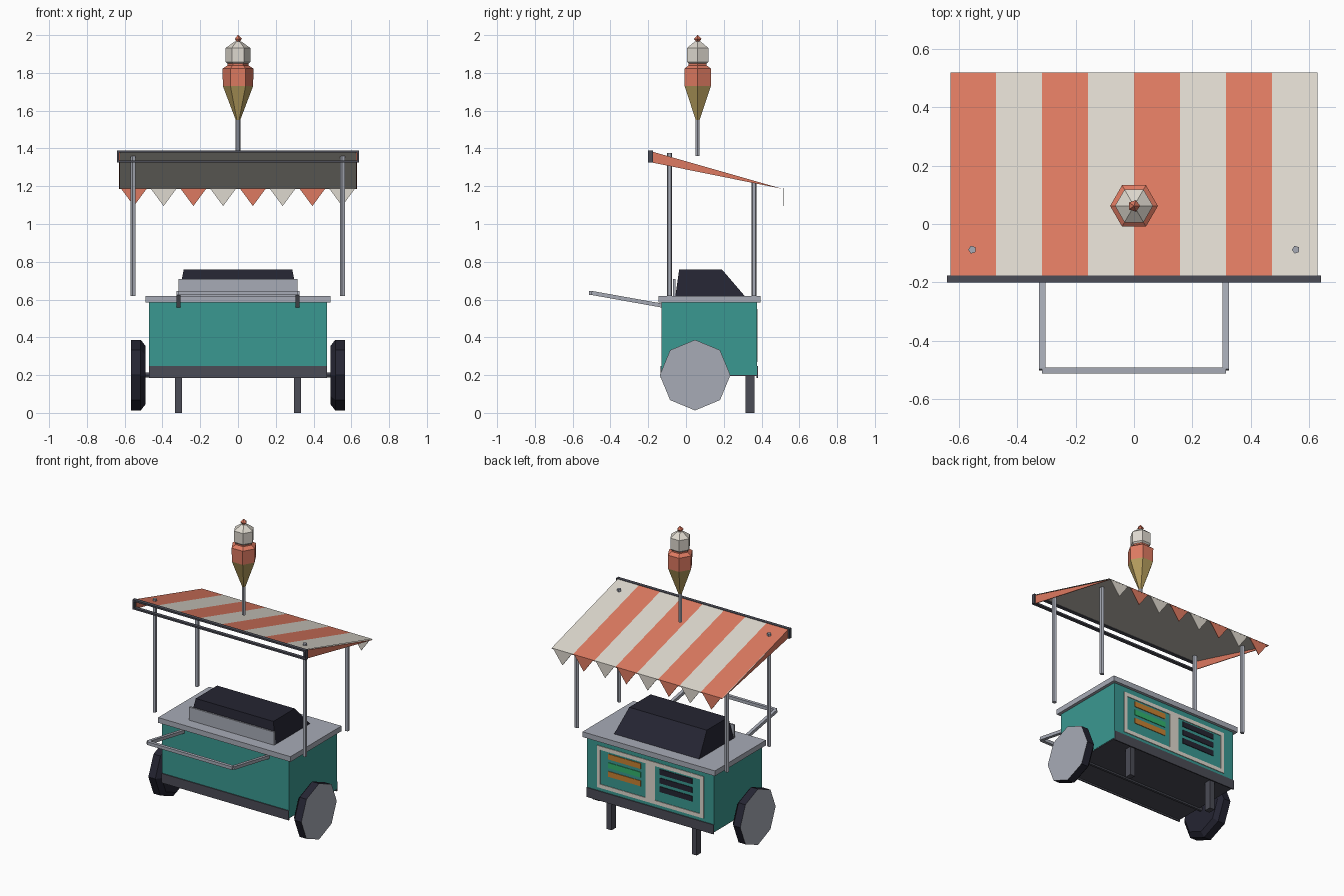
import bpy, bmesh, math
from mathutils import Vector, Matrix

if "Cube" in bpy.data.objects:
    bpy.data.objects.remove(bpy.data.objects["Cube"])


def material(name, *rgb):
    m = bpy.data.materials.new(name)
    m.use_nodes = True
    m.diffuse_color = (*rgb, 1)
    m.node_tree.nodes["Principled BSDF"].inputs["Base Color"].default_value = (*rgb, 1)
    return m


ORANGE = material("coral orange", .73, .195, .12)
WHITE = material("cream white", .73, .69, .62)
TEAL = material("teal paint", .042, .314, .283)
STEEL = material("light steel", .39, .41, .47)
BLACK = material("blue black", .018, .018, .032)
DARK = material("dark grey", .07, .072, .093)
TAN = material("wafer tan", .48, .35, .114)
GREEN = material("menu green", .032, .456, .156)
AMBER = material("menu amber", .58, .22, .032)


def finish(name, bm, *mats):
    bmesh.ops.recalc_face_normals(bm, faces=bm.faces)
    mesh = bpy.data.meshes.new(name)
    bm.to_mesh(mesh)
    bm.free()
    for m in mats:
        mesh.materials.append(m)
    ob = bpy.data.objects.new(name, mesh)
    bpy.context.collection.objects.link(ob)
    return ob


def box(name, x, y, z, mat):
    """Box from three (low, high) ranges."""
    bm = bmesh.new()
    bmesh.ops.create_cube(bm, size=1)
    for v in bm.verts:
        v.co = [r[0] if c < 0 else r[1] for c, r in zip(v.co, (x, y, z))]
    return finish(name, bm, mat)


def lathe(name, profile, sides, at, mat, turn=Matrix(), phase=0, end_mat=None):
    """Stack of polygon rings given as (radius, height); end_mat paints the last cap."""
    bm = bmesh.new()
    rings = []
    for r, h in profile:
        angles = [phase + math.tau * i / sides for i in range(sides)]
        rings.append([bm.verts.new(turn @ Vector((r * math.cos(a), r * math.sin(a), h)) + Vector(at))
                      for a in angles])
    for low, high in zip(rings, rings[1:]):
        for i in range(sides):
            j = (i + 1) % sides
            bm.faces.new((low[i], low[j], high[j], high[i]))
    bm.faces.new(rings[0][::-1])
    cap = bm.faces.new(rings[-1])
    if end_mat:
        cap.material_index = 1
    return finish(name, bm, *([mat, end_mat] if end_mat else [mat]))


def rod(name, a, b, radius, sides, mat, phase=0):
    a, b = Vector(a), Vector(b)
    turn = (b - a).to_track_quat('Z', 'Y').to_matrix().to_4x4()
    return lathe(name, [(radius, 0), (radius, (b - a).length)], sides, a, mat, turn, phase)


def prism(name, outline, x0, x1, mat, taper=0):
    """Extrude a (y, z) outline along x; taper pulls the sides in with height."""
    bm = bmesh.new()
    base = min(z for y, z in outline)
    ends = []
    for x, s in ((x0, 1), (x1, -1)):
        ends.append([bm.verts.new((x + s * taper * (z - base), y, z)) for y, z in outline])
    for i in range(len(outline)):
        j = (i + 1) % len(outline)
        bm.faces.new((ends[0][i], ends[0][j], ends[1][j], ends[1][i]))
    bm.faces.new(ends[0])
    bm.faces.new(ends[1])
    return finish(name, bm, mat)


# Cart body
box("cart_body", (-.47, .47), (-.13, .375), (.2, .59), TEAL)
box("cart_floor", (-.468, .468), (-.128, .373), (.195, .2), DARK)
for label, y in (("front", (-.136, -.128)), ("back", (.373, .381))):
    box(label + "_skirt", (-.47, .47), y, (.185, .248), DARK)
box("counter_top", (-.49, .49), (-.145, .394), (.585, .62), STEEL)

# Grill on the counter
box("grill_plate", (-.315, .315), (-.068, -.056), (.62, .708), STEEL)
prism("grill_hood", [(-.056, .62), (-.036, .76), (.19, .76), (.31, .62)],
      -.315, .315, BLACK, taper=.2)

# Wheels, axle and legs
rod("axle", (-.5, .048, .2), (.5, .048, .2), .015, 6, DARK)
for label, s in (("left", 1), ("right", -1)):
    turn = Matrix.Rotation(s * math.pi / 2, 4, 'Y')
    lathe(label + "_wheel", [(.155, .49), (.187, .515), (.187, .566)], 8,
          (0, .048, .2), BLACK, turn, end_mat=STEEL)
    box(label + "_leg", (s * .315 - .018, s * .315 + .018), (.315, .362), (0, .2), DARK)

# Push handle
    rod(label + "_handle_arm", (s * .315, -.125, .568), (s * .315, -.5, .635), .015, 4, STEEL,
        math.pi / 4)

# Awning posts
    for end, y, top in (("front", -.088, 1.375), ("back", .36, 1.225)):
        rod(f"{label}_{end}_post", (s * .555, y, .62), (s * .555, y, top), .014, 5, STEEL)

# Awning sides and frame ends
    prism(label + "_awning_side", [(-.178, 1.383), (-.178, 1.325), (.515, 1.185)],
          s * .625, s * .63, ORANGE)
    box(label + "_frame_end", (s * .635 - .006, s * .635 + .006), (-.2, -.176), (1.325, 1.39), DARK)
rod("handle_bar", (-.315, -.502, .635), (.315, -.502, .635), .015, 4, STEEL, math.pi / 4)
for label, z in (("upper", 1.378), ("lower", 1.325)):
    box(label + "_frame_bar", (-.64, .64), (-.2, -.176), (z, z + .011), DARK)

# Awning sheet: coloured stripes above, plain cream beneath
STRIPES, HALF = 8, .63
step = 2 * HALF / STRIPES
bm = bmesh.new()
for i in range(STRIPES):
    x0, x1 = -HALF + i * step, -HALF + (i + 1) * step
    grid = [[bm.verts.new((x, y, z + lift)) for x, y, z in
             ((x0, -.178, 1.382), (x1, -.178, 1.382), (x1, .52, 1.186), (x0, .52, 1.186))]
            for lift in (0, .005)]
    under, over = grid
    bm.faces.new(under[::-1])
    faces = [bm.faces.new(over)]
    faces += [bm.faces.new((under[k], under[k + 1], over[k + 1], over[k])) for k in (0, 2)]
    for f in faces:
        f.material_index = (i + 1) % 2
finish("awning_sheet", bm, WHITE, ORANGE)

# Pennants along the low edge
for i in range(STRIPES):
    cx = -HALF + (i + .5) * step
    bm = bmesh.new()
    tri = bm.faces.new([bm.verts.new((cx + dx, .515, z)) for dx, z in
                        ((-.07, 1.19), (.07, 1.19), (0, 1.095))])
    out = bmesh.ops.extrude_face_region(bm, geom=[tri])
    for v in out["geom"]:
        if isinstance(v, bmesh.types.BMVert):
            v.co.y += .004
    finish(f"pennant_{i + 1}", bm, WHITE if i % 2 else ORANGE)

# Ice cream sign
mast = (0, .062, 0)
rod("sign_mast", (0, .062, 1.36), (0, .062, 1.55), .012, 6, STEEL)
lathe("sign_cone", [(.006, 1.535), (.08, 1.73)], 6, mast, TAN)
lathe("sign_lower_scoop", [(.08, 1.73), (.082, 1.822), (.055, 1.84), (.055, 1.85)], 6, mast, ORANGE)
lathe("sign_upper_scoop", [(.052, 1.846), (.065, 1.858), (.065, 1.932), (.018, 1.966)], 6, mast, WHITE)
lathe("sign_cherry", [(.004, 1.96), (.021, 1.98), (.002, 2)], 5, mast, ORANGE)

# Menu panel painted on the back
BACK = (.374, .379)
for label, z in (("top", (.525, .55)), ("bottom", (.27, .295))):
    box(f"menu_{label}_border", (-.395, .395), BACK, z, WHITE)
for label, x, w in (("left", .382, .0125), ("middle", 0, .035), ("right", -.382, .0125)):
    box(f"menu_{label}_border", (x - w, x + w), BACK, (.28, .54), WHITE)
for i, colour in enumerate((AMBER, GREEN, AMBER)):
    z = .495 - i * .058
    box(f"menu_colour_bar_{i + 1}", (.07, .31), BACK, (z - .018, z + .018), colour)
    box(f"menu_black_bar_{i + 1}", (-.31, -.07), BACK, (z - .018, z + .018), BLACK)
